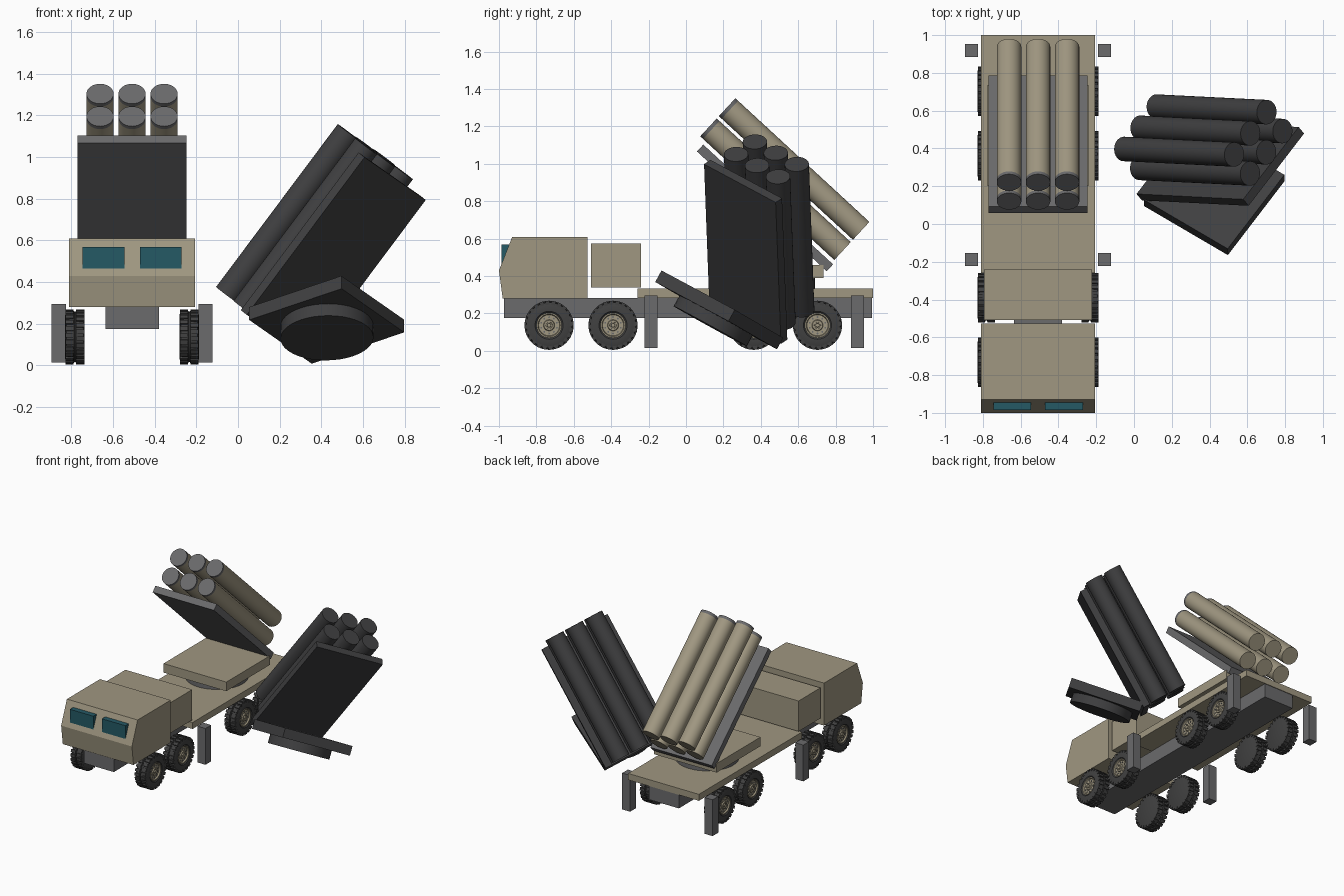
import bpy, bmesh, math
from mathutils import Matrix, Vector

if "Cube" in bpy.data.objects:
    bpy.data.objects.remove(bpy.data.objects["Cube"])


def material(name, rgb):
    m = bpy.data.materials.new(name)
    m.diffuse_color = (*rgb, 1)
    m.use_nodes = True
    m.node_tree.nodes["Principled BSDF"].inputs["Base Color"].default_value = m.diffuse_color
    return m


SAND = material("sand_paint", (0.35, 0.31, 0.22))
GREY = material("grey_metal", (0.145, 0.145, 0.15))
CHARCOAL = material("charcoal", (0.05, 0.05, 0.052))
RUBBER = material("tyre_rubber", (0.052, 0.052, 0.052))
GLASS = material("teal_glass", (0.018, 0.10, 0.13))
CX = -0.508          # truck centre line


def finish(bm, name, mat, matrix=Matrix(), smooth=False):
    bmesh.ops.remove_doubles(bm, verts=bm.verts, dist=1e-5)
    bmesh.ops.recalc_face_normals(bm, faces=bm.faces)
    bm.transform(matrix)
    me = bpy.data.meshes.new(name)
    bm.to_mesh(me)
    bm.free()
    me.materials.append(mat)
    if smooth:
        me.shade_smooth()
        me.set_sharp_from_angle(angle=math.radians(32))
    ob = bpy.data.objects.new(name, me)
    bpy.context.collection.objects.link(ob)
    return ob


def add_box(bm, lo, hi, matrix=Matrix()):
    lo, hi = Vector(lo), Vector(hi)
    size = Matrix.Diagonal((*(hi - lo), 1))
    bmesh.ops.create_cube(bm, size=1, matrix=matrix @ Matrix.Translation((lo + hi) / 2) @ size)


def box(name, lo, hi, mat, matrix=Matrix()):
    bm = bmesh.new()
    add_box(bm, lo, hi)
    return finish(bm, name, mat, matrix)


def lathe(name, profile, mat, matrix=Matrix(), segments=32):
    """Spin (radius, height) points around local z."""
    bm = bmesh.new()
    vs = [bm.verts.new((r, 0, h)) for r, h in profile]
    es = [bm.edges.new(p) for p in zip(vs, vs[1:])]
    bmesh.ops.spin(bm, geom=vs + es, cent=(0, 0, 0), axis=(0, 0, 1),
                   angle=math.tau, steps=segments)
    return finish(bm, name, mat, matrix, True)


def cylinder(name, r, z0, z1, mat, matrix=Matrix(), segments=32):
    return lathe(name, [(0, z0), (r, z0), (r, z1), (0, z1)], mat, matrix, segments)


# --- Truck body ---
bm = bmesh.new()
side = [(-0.98, 0.28), (-1.0, 0.43), (-0.93, 0.608), (-0.527, 0.608), (-0.527, 0.28)]
face = bm.faces.new([bm.verts.new((CX - 0.302, y, z)) for y, z in side])
ext = bmesh.ops.extrude_face_region(bm, geom=[face])
bmesh.ops.translate(bm, vec=(0.604, 0, 0),
                    verts=[v for v in ext["geom"] if isinstance(v, bmesh.types.BMVert)])
finish(bm, "cab", SAND)
for s, label in ((-1, "left"), (1, "right")):
    x = CX + s * 0.137
    box(f"windscreen_{label}", (x - 0.1, -0.986, 0.466), (x + 0.1, -0.93, 0.568), GLASS)
box("equipment_box", (CX - 0.285, -0.507, 0.34), (CX + 0.285, -0.24, 0.575), SAND)
box("cargo_deck", (CX - 0.302, -0.26, 0.283), (CX + 0.302, 1.0, 0.333), SAND)
box("chassis", (CX - 0.128, -0.972, 0.176), (CX + 0.128, 0.995, 0.283), GREY)

# --- Stabiliser legs ---
for s in (-1, 1):
    for y in (-0.188, 0.918):
        x = CX + s * 0.352
        box("stabiliser_leg", (x - 0.034, y - 0.035, 0.015), (x + 0.034, y + 0.035, 0.295), GREY)


# --- Wheels ---
def wheel(matrix):
    lathe("tyre", [(0, -0.047), (0.105, -0.047), (0.122, -0.04), (0.125, -0.005), (0.121, -0.003),
                   (0.121, 0.003), (0.125, 0.005), (0.122, 0.04), (0.105, 0.047), (0.075, 0.047),
                   (0.066, 0.038), (0.066, 0.02), (0, 0.02)], RUBBER, matrix, 36)
    # staggered tread blocks on both shoulders
    bm = bmesh.new()
    n = 24
    for i in range(n):
        for s in (-1, 1):
            a = math.tau * (i + 0.25 * s) / n
            z0, z1 = sorted((s * 0.006, s * 0.045))
            add_box(bm, (0.11, -0.011, z0), (0.131, 0.011, z1), Matrix.Rotation(a, 4, "Z"))
    finish(bm, "tyre_tread", RUBBER, matrix)
    lathe("wheel_hub", [(0, 0.015), (0.067, 0.015), (0.067, 0.043), (0.06, 0.043), (0.056, 0.033),
                        (0.03, 0.033), (0.027, 0.041), (0.018, 0.041), (0.017, 0.036),
                        (0.011, 0.036), (0.010, 0.046), (0, 0.046)], SAND, matrix)
    for i in range(10):
        spot = Matrix.Rotation(math.tau * i / 10, 4, "Z") @ Matrix.Translation((0.044, 0, 0))
        cylinder("hub_bolt", 0.005, 0.03, 0.037, GREY, matrix @ spot, 8)


for s in (-1, 1):
    for y in (-0.732, -0.39, 0.362, 0.703):
        wheel(Matrix.Translation((CX + s * 0.274, y, 0.137)) @ Matrix.Rotation(s * math.pi / 2, 4, "Y"))


# --- Launchers ---
def frame(across, up, origin):
    """Frame with x across the tubes, z along them, origin at the muzzle centre."""
    u = Vector(up).normalized()
    x = Vector(across)
    x = (x - u * x.dot(u)).normalized()
    m = u.cross(x)
    rot = Matrix((x, m, u)).transposed().to_4x4()
    return Matrix.Translation(origin) @ rot


mounted = frame((1, 0, 0), (0, -0.735, 0.678), (CX, 0.17, 1.249))
detached = frame((0.55, 0.728, -0.40), (0.598, -0.03, 0.80), (0.6585, 0.43, 1.025))


def launcher(prefix, move, paint, metal):
    tilt = move @ mounted
    cylinder(prefix + "turntable", 0.223, 0.325, 0.39, metal,
             move @ Matrix.Translation((CX, 0.467, 0)), 40)
    box(prefix + "launcher_base", (CX - 0.268, 0.2, 0.39), (CX + 0.268, 0.735, 0.46), paint, move)
    box(prefix + "backing_plate", (-0.262, -0.21, -0.986), (0.262, -0.16, -0.042), metal, tilt)
    for i in (-1, 0, 1):
        for row in (-1, 1):
            place = tilt @ Matrix.Translation((i * 0.1535, row * 0.0735, 0))
            cylinder(prefix + "launch_tube", 0.065, -0.975, -0.02, paint, place)
            cylinder(prefix + "tube_cap", 0.065, -0.02, 0, metal, place)


launcher("", Matrix(), SAND, GREY)
launcher("spare_", detached @ mounted.inverted(), CHARCOAL, CHARCOAL)
